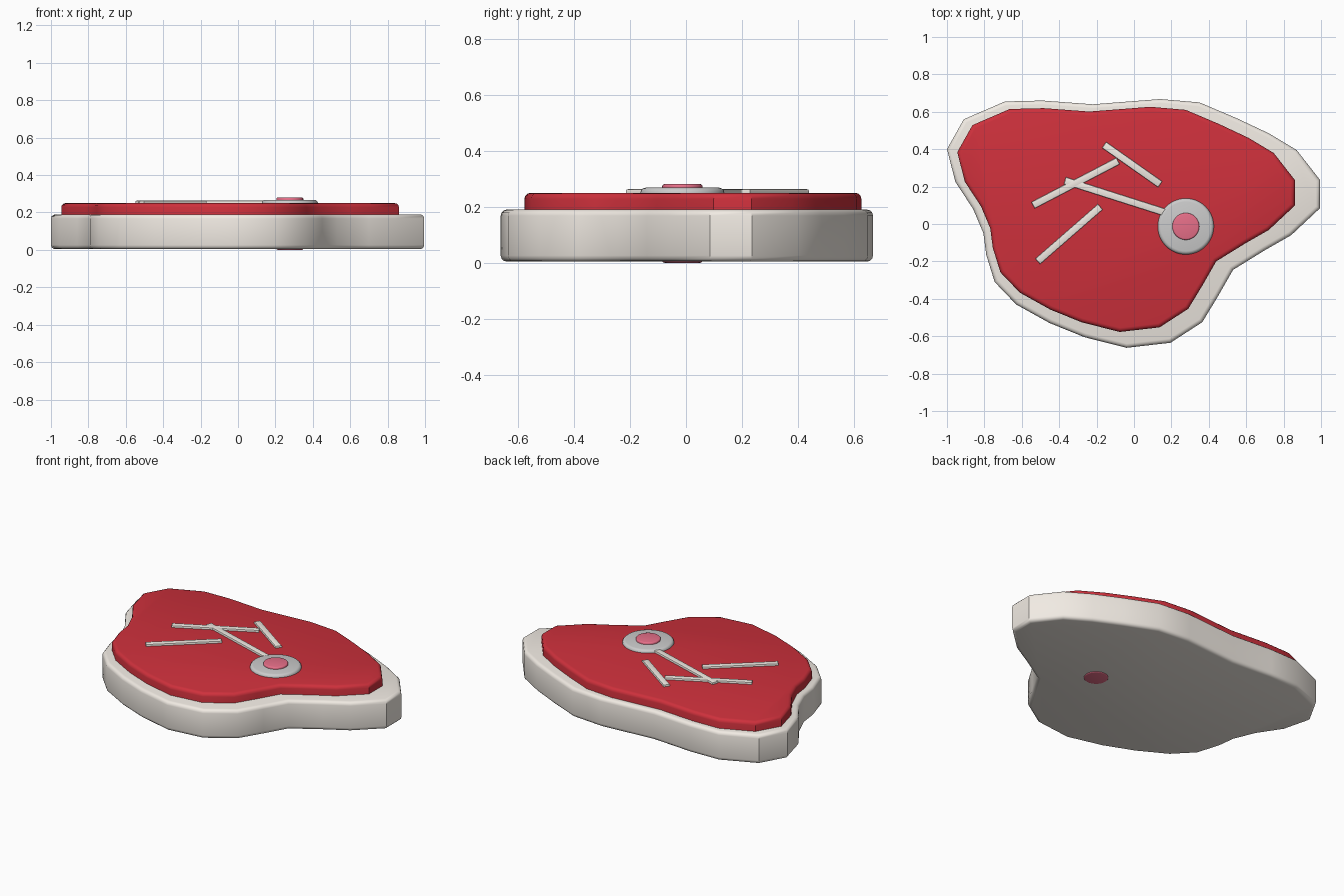
import bpy, bmesh, math
from mathutils import Vector

if "Cube" in bpy.data.objects:
    bpy.data.objects.remove(bpy.data.objects["Cube"])


def material(name, rgb):
    m = bpy.data.materials.new(name)
    m.diffuse_color = (*rgb, 1)
    m.use_nodes = True
    m.node_tree.nodes["Principled BSDF"].inputs["Base Color"].default_value = m.diffuse_color
    return m


FAT = material("fat", (0.88, 0.83, 0.77))
RED = material("meat", (0.62, 0.03, 0.045))
PINK = material("marrow", (0.8, 0.16, 0.25))


def slab(name, outline, z0, z1, bevel, mat=None, segments=3, angle=35):
    """Extrude a flat outline from z0 to z1 with rounded rims."""
    bm = bmesh.new()
    bottom = bm.faces.new([bm.verts.new((x, y, z0)) for x, y in outline])
    ext = bmesh.ops.extrude_face_region(bm, geom=[bottom], use_keep_orig=True)
    for v in [g for g in ext["geom"] if isinstance(g, bmesh.types.BMVert)]:
        v.co.z = z1
    bmesh.ops.recalc_face_normals(bm, faces=bm.faces)
    rims = [e for e in bm.edges if abs(e.verts[0].co.z - e.verts[1].co.z) < 1e-6]
    bmesh.ops.bevel(bm, geom=rims, offset=bevel, segments=segments,
                    profile=0.5, affect='EDGES', clamp_overlap=True)
    bmesh.ops.recalc_face_normals(bm, faces=bm.faces)
    me = bpy.data.meshes.new(name)
    bm.to_mesh(me)
    bm.free()
    ob = bpy.data.objects.new(name, me)
    bpy.context.collection.objects.link(ob)
    if mat:
        me.materials.append(mat)
    bpy.ops.object.select_all(action='DESELECT')
    ob.select_set(True)
    bpy.context.view_layer.objects.active = ob
    bpy.ops.object.shade_smooth_by_angle(angle=math.radians(angle))
    return ob


def circle(cx, cy, r, n=48):
    return [(cx + r * math.cos(2 * math.pi * i / n),
             cy + r * math.sin(2 * math.pi * i / n)) for i in range(n)]


# steak silhouette, seen from above
steak = [(-1, 0.40), (-0.955, 0.225), (-0.86, 0.08), (-0.805, -0.05),
         (-0.79, -0.165), (-0.745, -0.31), (-0.63, -0.43), (-0.45, -0.53),
         (-0.265, -0.605), (-0.04, -0.662), (0.195, -0.635), (0.365, -0.525),
         (0.45, -0.385), (0.53, -0.245), (0.70, -0.14), (0.84, -0.06),
         (0.995, 0.085), (0.995, 0.235), (0.87, 0.395), (0.72, 0.485),
         (0.55, 0.565), (0.35, 0.65), (0.14, 0.668), (-0.22, 0.64),
         (-0.49, 0.66), (-0.69, 0.655), (-0.91, 0.56)]

# fat rim and the raised red meat inside it
slab("fat_rim", steak, 0.004, 0.19, 0.022, FAT)
slab("meat", [(x * 0.905 - 0.04, y * 0.905 + 0.022) for x, y in steak],
     0.05, 0.25, 0.022, RED)

# round bone with marrow core
slab("bone", circle(0.277, -0.013, 0.15), 0.05, 0.268, 0.018)
slab("marrow", circle(0.277, -0.013, 0.072), 0.0, 0.281, 0.008, PINK)

# marbling streaks
streaks = [((-0.54, 0.10), (-0.085, 0.337)), ((-0.37, 0.232), (0.18, 0.057)),
           ((-0.16, 0.423), (0.14, 0.212)), ((-0.515, -0.20), (-0.18, 0.092))]
for i, (a, b) in enumerate(streaks):
    a, b = Vector(a), Vector(b)
    d = (b - a).normalized()
    n = Vector((-d.y, d.x)) * 0.0195
    slab(f"marbling_{i + 1}", [a + n, a - n, b - n, b + n], 0.235, 0.263, 0.006, FAT, 2)
